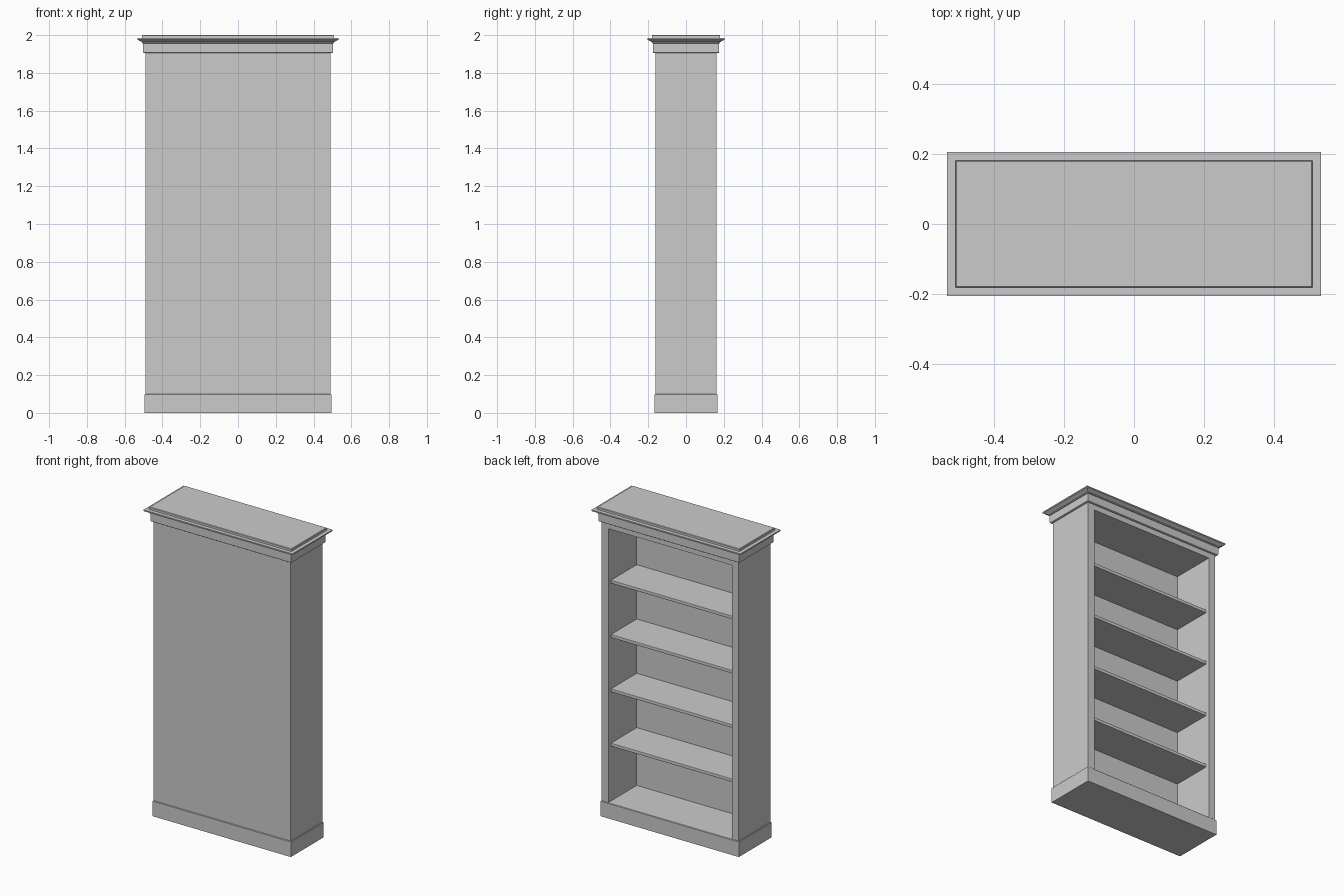
import bpy, bmesh

if "Cube" in bpy.data.objects:
    bpy.data.objects.remove(bpy.data.objects["Cube"])

HX, HY = 0.49, 0.162      # carcass half width / half depth
IX = 0.442                # inner half width
BACK = -0.128             # inner face of the back panel
FLOOR, CEIL = 0.10, 1.87


def box(name, x0, x1, y0, y1, z0, z1, bevel=0.0):
    bm = bmesh.new()
    bmesh.ops.create_cube(bm, size=1)
    for v in bm.verts:
        v.co.x = x0 if v.co.x < 0 else x1
        v.co.y = y0 if v.co.y < 0 else y1
        v.co.z = z0 if v.co.z < 0 else z1
    me = bpy.data.meshes.new(name)
    bm.to_mesh(me)
    bm.free()
    ob = bpy.data.objects.new(name, me)
    bpy.context.collection.objects.link(ob)
    if bevel:
        mod = ob.modifiers.new("bevel", 'BEVEL')
        mod.width = bevel
        mod.segments = 2
    return ob


def moulding(name, profile):
    """Sweep (outward offset, height) points round the rectangular carcass."""
    bm = bmesh.new()
    rings = []
    for o, z in profile:
        x, y = HX + o, HY + o
        rings.append([bm.verts.new(c) for c in
                      ((-x, -y, z), (x, -y, z), (x, y, z), (-x, y, z))])
    for a, b in zip(rings, rings[1:]):
        for i in range(4):
            j = (i + 1) % 4
            bm.faces.new((a[i], a[j], b[j], b[i]))
    bm.faces.new(rings[0][::-1])
    bm.faces.new(rings[-1])
    me = bpy.data.meshes.new(name)
    bm.to_mesh(me)
    bm.free()
    ob = bpy.data.objects.new(name, me)
    bpy.context.collection.objects.link(ob)
    return ob


# carcass: two sides, closed panel on -y, header rail and top board
for side, name in ((-1, "left_side"), (1, "right_side")):
    xs = sorted((side * IX, side * HX))
    box(name, xs[0], xs[1], -HY, HY, FLOOR, 1.91)
box("back_panel", -IX, IX, -HY, BACK, FLOOR, 1.91)
box("top_board", -IX, IX, BACK, HY, CEIL, 1.91)

# plinth, whose top is the bottom shelf
moulding("plinth", [(0.005, 0), (0.005, 0.097), (0.002, FLOOR)])

# four evenly spaced shelves set slightly back from the opening
for i in range(4):
    top = 0.475 + 0.351 * i
    box(f"shelf_{i + 1}", -IX, IX, BACK, 0.137, top - 0.021, top, 0.003)

# stepped crown moulding with a raised cap
moulding("crown", [
    (0.009, 1.905), (0.012, 1.907), (0.013, 1.911), (0.013, 1.956),
    (0.018, 1.958), (0.019, 1.963), (0.024, 1.966), (0.030, 1.970),
    (0.036, 1.973), (0.043, 1.976), (0.043, 1.984), (0.019, 1.984),
    (0.019, 1.997), (0.016, 2.0)])
